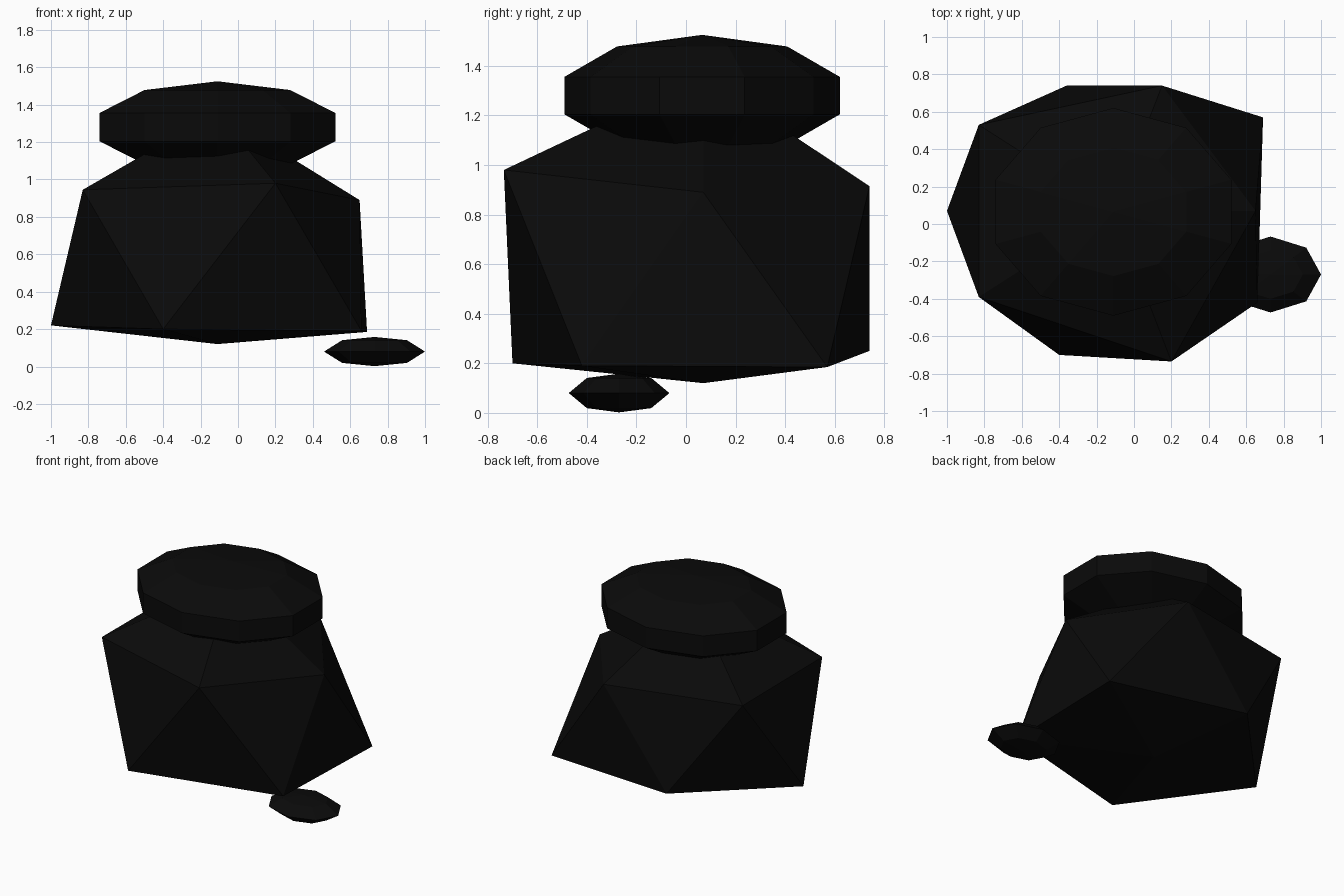
import bpy, bmesh
from math import sin, cos, pi, radians

if "Cube" in bpy.data.objects:
    bpy.data.objects.remove(bpy.data.objects["Cube"])

black = bpy.data.materials.new("black_stone")
black.diffuse_color = (0.003, 0.003, 0.003, 1)
black.use_nodes = True
black.node_tree.nodes["Principled BSDF"].inputs["Base Color"].default_value = black.diffuse_color


def finish(name, bm):
    bmesh.ops.recalc_face_normals(bm, faces=bm.faces)
    mesh = bpy.data.meshes.new(name)
    bm.to_mesh(mesh)
    bm.free()
    mesh.materials.append(black)
    obj = bpy.data.objects.new(name, mesh)
    bpy.context.collection.objects.link(obj)


def flattened_ball(name, centre, radii, sides, rings):
    """Low-poly ellipsoid; rings are (radius, height) fractions, bottom to top."""
    bm = bmesh.new()

    def point(r, a, h):
        return bm.verts.new((centre[0] + radii[0] * r * cos(a),
                             centre[1] + radii[1] * r * sin(a),
                             centre[2] + radii[2] * h))

    bottom, top = point(0, 0, -1), point(0, 0, 1)
    loops = [[point(r, pi / 2 + 2 * pi * i / sides, h) for i in range(sides)]
             for r, h in rings]
    for i in range(sides):
        j = (i + 1) % sides
        bm.faces.new((bottom, loops[0][j], loops[0][i]))
        bm.faces.new((top, loops[-1][i], loops[-1][j]))
        for a, b in zip(loops, loops[1:]):
            bm.faces.new((a[i], a[j], b[j], b[i]))
    finish(name, bm)


# Main boulder: an irregular twenty-sided stone
bm = bmesh.new()
upper = [bm.verts.new(p) for p in (
    (0.65, 0.07, 0.89), (0.15, 0.74, 0.915), (-0.83, 0.53, 0.94),
    (-0.83, -0.39, 0.945), (0.20, -0.735, 0.98))]
lower = [bm.verts.new(p) for p in (
    (0.69, 0.57, 0.185), (-0.36, 0.74, 0.25), (-1.0, 0.07, 0.22),
    (-0.40, -0.70, 0.20), (0.66, -0.42, 0.19))]
peak = bm.verts.new((-0.11, 0.07, 1.36))
base = bm.verts.new((-0.11, 0.07, 0.12))
for i in range(5):
    j = (i + 1) % 5
    bm.faces.new((upper[i], upper[j], peak))
    bm.faces.new((upper[i], lower[i], upper[j]))
    bm.faces.new((lower[i], lower[j], upper[j]))
    bm.faces.new((lower[j], lower[i], base))
finish("main_boulder", bm)

# Flat stone resting on top: ten sides, five bands
cap_rings = [(sin(radians(a)), -cos(radians(a))) for a in (36, 72, 108, 144)]
flattened_ball("top_stone", (-0.11, 0.065, 1.28), (0.697, 0.584, 0.245), 10, cap_rings)

# Small pebble beside the base
flattened_ball("pebble", (0.73, -0.27, 0.08), (0.27, 0.203, 0.078), 8,
               [(0.64, -0.78), (1, 0), (0.64, 0.78)])
